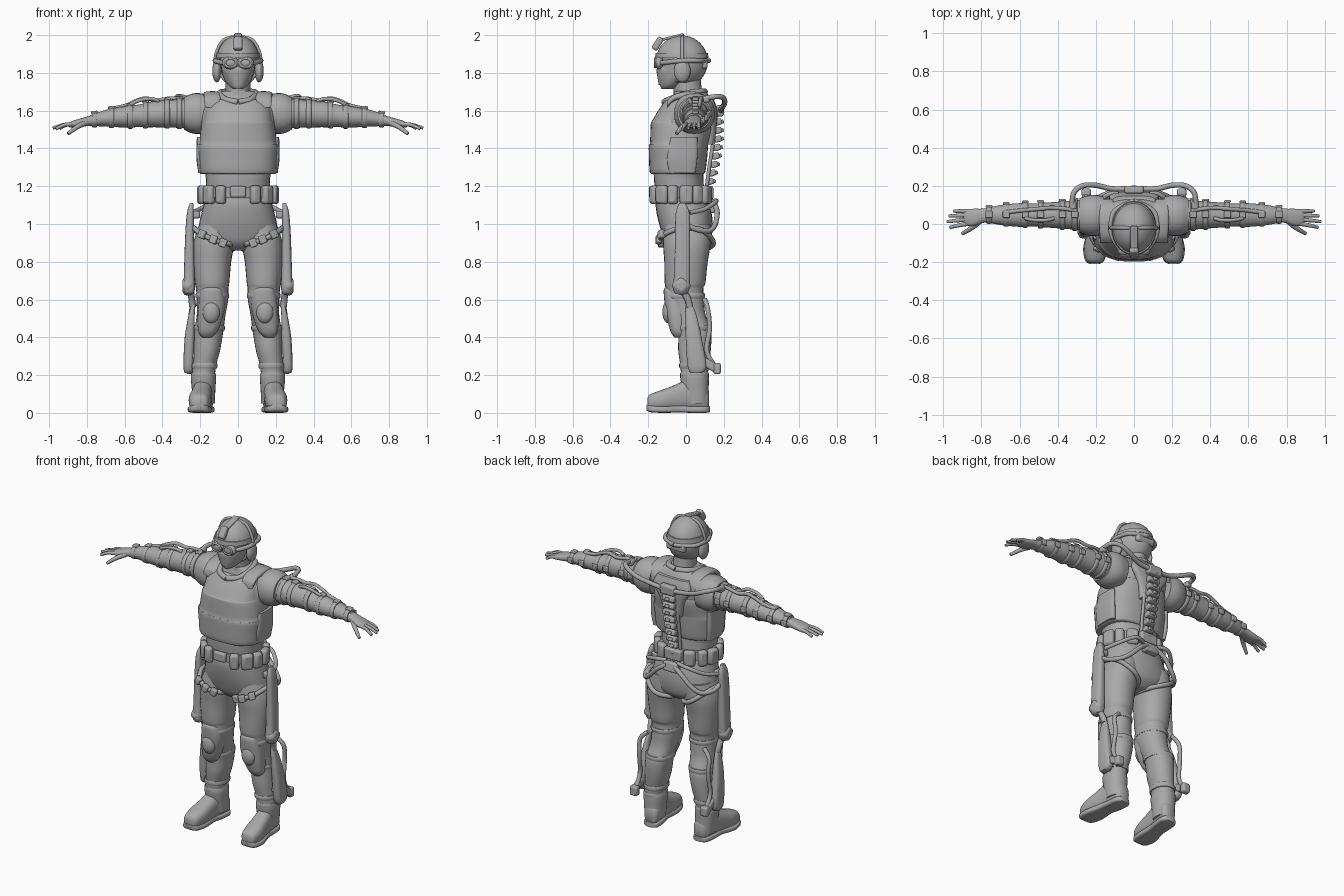
import bpy, bmesh, math
from mathutils import Vector, Matrix

grey = bpy.data.materials.new("plain grey")
grey.diffuse_color = (0.4, 0.4, 0.4, 1)


def finish(name, bm, mirror=False, angle=40, bevel=0):
    bmesh.ops.recalc_face_normals(bm, faces=bm.faces)
    me = bpy.data.meshes.new(name)
    bm.to_mesh(me)
    bm.free()
    me.materials.append(grey)
    ob = bpy.data.objects.new(name, me)
    bpy.context.collection.objects.link(ob)
    if bevel:
        m = ob.modifiers.new("bevel", "BEVEL")
        m.width, m.segments = bevel, 2
    if mirror:
        ob.modifiers.new("mirror", "MIRROR").use_clip = False
    bpy.ops.object.select_all(action="DESELECT")
    bpy.context.view_layer.objects.active = ob
    ob.select_set(True)
    bpy.ops.object.shade_smooth_by_angle(angle=math.radians(angle))
    return ob


def spline(pts, sub):
    """Smooth interpolation through a list of equal-length tuples."""
    out = []
    for i in range(len(pts) - 1):
        p0, p1, p2, p3 = (pts[max(0, min(len(pts) - 1, i + k))] for k in (-1, 0, 1, 2))
        for s in range(sub):
            t = s / sub
            out.append([0.5 * (2 * b + (c - a) * t + (2 * a - 5 * b + 4 * c - d) * t * t
                               + (3 * b - a - 3 * c + d) * t ** 3)
                        for a, b, c, d in zip(p0, p1, p2, p3)])
    return out + [list(pts[-1])]


def loft(name, axis, secs, power=2.0, mirror=False, sub=4, n=28, angle=50, cap=True):
    """Skin rounded sections (pos, centre u, centre v, radius u, radius v)."""
    bm = bmesh.new()
    rings = []
    for t, cu, cv, ru, rv in spline(secs, sub):
        ring = []
        for k in range(n):
            a = 2 * math.pi * k / n
            c, s = math.cos(a), math.sin(a)
            u = cu + ru * math.copysign(abs(c) ** (2 / power), c)
            v = cv + rv * math.copysign(abs(s) ** (2 / power), s)
            ring.append(bm.verts.new({"x": (t, u, v), "y": (u, t, v), "z": (u, v, t)}[axis]))
        rings.append(ring)
    for a, b in zip(rings, rings[1:]):
        for k in range(n):
            bm.faces.new((a[k], a[(k + 1) % n], b[(k + 1) % n], b[k]))
    if cap:
        bm.faces.new(rings[0])
        bm.faces.new(rings[-1])
    return finish(name, bm, mirror, angle)


def tube(name, pts, r, mirror=False, r2=None, closed=False, n=10):
    """Hose or finger swept along a smooth path."""
    path = [Vector(p) for p in spline(list(pts) + ([pts[0]] if closed else []), 6)]
    bm = bmesh.new()
    rings = []
    for i, p in enumerate(path):
        d = path[min(i + 1, len(path) - 1)] - path[max(i - 1, 0)]
        q = d.to_track_quat("Z", "Y")
        f = i / (len(path) - 1)
        rad = r + ((r2 or r) - r) * f
        rings.append([bm.verts.new(p + q @ Vector((rad * math.cos(a), rad * math.sin(a), 0)))
                      for a in (2 * math.pi * k / n for k in range(n))])
    for a, b in zip(rings, rings[1:]):
        o = min(range(n), key=lambda j: (a[0].co - b[j].co).length)
        for k in range(n):
            bm.faces.new((a[k], a[(k + 1) % n], b[(k + 1 + o) % n], b[(k + o) % n]))
    bm.faces.new(rings[0])
    bm.faces.new(rings[-1])
    return finish(name, bm, mirror, 60)


def box(name, loc, size, rot=(0, 0, 0), mirror=False, bevel=0.01):
    bm = bmesh.new()
    m = Matrix.Translation(loc)
    for ax, r in zip("XYZ", rot):
        m = m @ Matrix.Rotation(math.radians(r), 4, ax)
    bmesh.ops.create_cube(bm, size=1, matrix=m @ Matrix.Diagonal((*size, 1)))
    return finish(name, bm, mirror, 40, bevel)


def ball(name, loc, rad, mirror=False, keep=None):
    bm = bmesh.new()
    bmesh.ops.create_uvsphere(bm, u_segments=32, v_segments=20, radius=1,
                              matrix=Matrix.Translation(loc) @ Matrix.Diagonal((*rad, 1)))
    if keep:
        bmesh.ops.delete(bm, geom=[f for f in bm.faces if not keep(f.calc_center_median())], context="FACES")
    return finish(name, bm, mirror, 50)


# Head, neck and helmet
loft("head", "z", [(1.715, 0, -.095, .025, .035), (1.735, 0, -.08, .052, .058), (1.78, 0, -.05, .078, .095),
                   (1.85, 0, -.035, .092, .112), (1.92, 0, -.025, .088, .1), (1.96, 0, -.02, .05, .06)])
loft("neck", "z", [(1.62, 0, .02, .1, .1), (1.67, 0, .015, .075, .085), (1.7, 0, .01, .066, .075), (1.8, 0, 0, .066, .075)])
helmet = ball("helmet", (0, -.022, 1.86), (.115, .138, .138),
              keep=lambda c: c.z > 1.885 or (c.y > -.05 and c.z > 1.755))
helmet.modifiers.new("shell", "SOLIDIFY").thickness = 0.014
loft("helmet_rim", "z", [(1.878, 0, -.022, .118, .142), (1.905, 0, -.022, .114, .138)], sub=2)
box("helmet_mount", (0, -.15, 1.955), (.045, .035, .075), (-32, 0, 0))
box("helmet_top_strip", (0, -.07, 1.99), (.04, .12, .014), (14, 0, 0), bevel=.005)
ball("ear_cup", (.112, -.02, 1.81), (.024, .044, .06), True)
tube("headset_band", [(.118, -.02, 1.83), (.117, -.02, 1.9), (.075, -.02, 1.975), (0, -.02, 2 - .008)], .009, True)
ball("goggle_lens", (.04, -.143, 1.853), (.044, .026, .034), True)
tube("goggle_rim", [(.04 + .03 * math.cos(a), -.163, 1.853 + .023 * math.sin(a))
                    for a in (k * math.pi / 4 for k in range(8))], .006, True, closed=True)
tube("goggle_strap", [(.075, -.13, 1.853), (.112, -.07, 1.86), (.121, -.01, 1.865), (.1, .07, 1.865), (0, .122, 1.865)], .013, True)
loft("face_mask", "z", [(1.735, 0, -.1, .042, .044), (1.77, 0, -.09, .062, .06), (1.815, 0, -.085, .074, .071), (1.835, 0, -.08, .07, .068)])
box("neck_guard", (0, .095, 1.845), (.13, .04, .05), bevel=.014)

# Torso, vest and waist
loft("chest", "z", [(1.24, 0, -.04, .17, .13), (1.45, 0, -.03, .19, .14), (1.6, 0, .01, .2, .13),
                    (1.66, 0, .03, .17, .1), (1.705, 0, .02, .085, .085)], 2.4)
loft("vest", "z", [(1.265, 0, -.045, .19, .135), (1.275, 0, -.045, .204, .147), (1.35, 0, -.042, .21, .154),
                   (1.415, 0, -.04, .216, .157), (1.425, 0, -.036, .207, .155), (1.5, 0, -.025, .198, .163),
                   (1.535, 0, -.023, .19, .163), (1.545, 0, -.022, .186, .158), (1.6, 0, .0, .182, .148),
                   (1.645, 0, .015, .172, .132), (1.66, 0, .018, .158, .12)], 2.6, sub=3, n=40)
loft("vest_shoulder_strap", "y", [(-.1, .135, 1.635, .042, .02), (-.06, .135, 1.67, .044, .018), (.02, .135, 1.685, .048, .018),
                                  (.09, .135, 1.67, .046, .018), (.13, .135, 1.62, .042, .02)], 3, True)
tube("collar", [(0, -.115, 1.645), (.07, -.085, 1.66), (.095, .0, 1.69), (.07, .075, 1.7), (0, .1, 1.7)], .017, True)
loft("side_panel", "z", [(1.27, .19, -.02, .02, .07), (1.35, .2, -.02, .02, .08), (1.46, .2, -.01, .018, .07)], 3, True)
loft("waist", "z", [(1.08, 0, -.025, .17, .125), (1.18, 0, -.035, .168, .13), (1.28, 0, -.04, .172, .132)], 2.3)
loft("belt", "z", [(1.14, 0, -.03, .19, .145), (1.195, 0, -.03, .19, .145)], 2.3, sub=1)
for i, a in enumerate((-62, -38, -15, 12, 35, 60)):
    r = math.radians(a)
    box(f"belt_pouch_{i}", (.195 * math.cos(r), -.03 + .155 * math.sin(r), 1.155),
        (.045, .055 + .015 * (i % 2), .1), (0, 0, a), True, .016)
box("belt_buckle", (0, -.182, 1.17), (.085, .03, .06))
box("belt_back_pack", (0, .125, 1.165), (.12, .04, .07))

# Hips and legs
loft("hips", "z", [(.86, 0, .01, .07, .07), (.9, 0, .01, .17, .115), (.96, 0, .005, .208, .135), (1.03, 0, -.005, .2, .145),
                   (1.1, 0, -.018, .182, .143), (1.15, 0, -.025, .17, .13)], 2.3)
loft("trouser_leg", "z", [(.17, .185, .045, .06, .07), (.25, .178, .045, .062, .075), (.33, .165, .045, .07, .086),
                          (.43, .155, .045, .077, .088), (.52, .142, .015, .076, .088), (.6, .135, -.005, .083, .1),
                          (.66, .137, -.008, .086, .1), (.69, .137, -.005, .091, .108), (.8, .137, 0, .101, .115),
                          (.9, .128, .005, .108, .126), (1, .115, .01, .09, .12)], 2.2, True)
loft("knee_pad", "z", [(.4, .165, -.035, .025, .025), (.43, .16, -.04, .05, .042), (.5, .148, -.045, .066, .055), (.58, .138, -.055, .07, .058),
                       (.65, .138, -.062, .058, .056), (.665, .138, -.06, .04, .045)], 2.5, True)
ball("knee_cap", (.142, -.095, .535), (.045, .03, .06), True)
for z, x, y, rx, ry in ((.62, .136, -.005, .089, .106), (.45, .153, .04, .083, .093), (.25, .178, .045, .069, .081), (.2, .184, .045, .065, .076)):
    loft(f"leg_strap_{int(z * 100)}", "z", [(z - .014, x, y, rx * .96, ry * .96), (z - .007, x, y, rx, ry),
                                            (z + .007, x, y, rx, ry), (z + .014, x, y, rx * .96, ry * .96)], 2.2, True, 1)
tube("thigh_harness", [(.045, -.1, .895), (.11, -.135, .91), (.19, -.115, .945), (.235, -.02, .98), (.215, .09, .965),
                       (.13, .145, .9), (.05, .1, .87), (.025, 0, .87)], .014, True, closed=True)
for x, y, z, a in ((.08, -.132, .9, 0), (.13, -.145, .918, 10), (.19, -.13, .945, 30)):
    box(f"harness_clip_{int(x * 100)}", (x, y, z), (.04, .03, .045), (0, -20, a), True, .007)

# Boots
loft("boot_shaft", "z", [(.05, .18, .055, .058, .066), (.12, .182, .05, .062, .07), (.19, .183, .045, .067, .076), (.215, .183, .045, .06, .07)], 2.2, True)
loft("boot_foot", "y", [(-.205, .205, .05, .022, .025), (-.19, .205, .056, .046, .042), (-.13, .202, .066, .059, .055), (-.07, .196, .077, .056, .066),
                        (0, .188, .092, .052, .08), (.06, .181, .09, .052, .078), (.105, .176, .075, .046, .062), (.122, .175, .07, .028, .045)], 2.5, True)
loft("boot_sole", "y", [(-.21, .206, .03, .025, .014), (-.19, .206, .022, .051, .018), (-.12, .203, .018, .063, .018), (-.03, .192, .021, .05, .019),
                        (.03, .184, .018, .053, .018), (.1, .177, .018, .052, .018), (.126, .175, .02, .03, .016)], 4, True)

# Leg support frame
loft("thigh_actuator", "z", [(.63, .258, -.025, .022, .03), (.66, .258, -.025, .03, .044), (.75, .258, -.02, .028, .042),
                             (.95, .256, -.018, .023, .04), (1.06, .252, -.018, .018, .036), (1.11, .246, -.02, .009, .016)], 3, True)
box("knee_joint", (.265, -.025, .672), (.06, .085, .085), (45, 0, 0), True, .024)
tube("knee_link", [(.25, -.02, .66), (.245, .01, .6), (.24, .02, .56)], .018, True)
loft("shin_actuator", "z", [(.21, .262, .055, .02, .03), (.25, .262, .058, .027, .05), (.4, .256, .04, .026, .042),
                            (.52, .245, .025, .016, .03), (.585, .235, .015, .008, .012)], 3, True)
box("ankle_bracket", (.255, .115, .26), (.035, .13, .045), (-30, 0, 0), True)
box("ankle_bracket_foot", (.25, .165, .235), (.05, .04, .06), (0, 0, 0), True)
tube("calf_hose", [(.2, .1, .6), (.245, .115, .55), (.245, .125, .45), (.25, .11, .33), (.25, .15, .25)], .013, True)
box("hip_link", (.225, -.015, 1.05), (.05, .05, .04), mirror=True)
box("shin_link", (.23, .04, .3), (.05, .06, .03), mirror=True)

# Arms
loft("shoulder_cap", "x", [(.16, .045, 1.585, .1, .1), (.21, .045, 1.585, .108, .108), (.25, .045, 1.585, .103, .103), (.285, .045, 1.585, .09, .085)], 2.2, True)
loft("arm", "x", [(.2, .045, 1.585, .09, .09), (.3, .047, 1.585, .078, .077), (.42, .047, 1.582, .068, .07), (.48, .047, 1.578, .064, .066),
                  (.52, .047, 1.573, .06, .06), (.6, .047, 1.567, .062, .056), (.7, .047, 1.56, .052, .044), (.78, .046, 1.548, .036, .029)], 2, True)
for x, z, ry, rz in ((.31, 1.585, .083, .083), (.375, 1.583, .078, .078), (.49, 1.577, .071, .071),
                     (.57, 1.568, .068, .064), (.67, 1.562, .061, .054), (.76, 1.551, .046, .04)):
    loft(f"arm_band_{int(x * 100)}", "x", [(x - .014, .047, z, ry * .93, rz * .93), (x - .008, .047, z, ry, rz),
                                           (x + .008, .047, z, ry, rz), (x + .014, .047, z, ry * .93, rz * .93)], 2, True, 1)
    box(f"arm_clip_{int(x * 100)}", (x, .05, z + rz), (.036, .035, .016), (0, 4, 0), True, .005)
    box(f"arm_rear_clip_{int(x * 100)}", (x, .047 + ry, z), (.036, .014, .036), (0, 0, 0), True, .005)
tube("upper_arm_hose", [(.3, .07, 1.665), (.36, .08, 1.665), (.43, .085, 1.655), (.49, .08, 1.665), (.545, .075, 1.65), (.6, .07, 1.625), (.68, .06, 1.61)], .011, True)
tube("elbow_hose", [(.42, .03, 1.65), (.46, .02, 1.663), (.52, .02, 1.655), (.57, .03, 1.632)], .01, True)

# Hands
loft("palm", "x", [(.76, .046, 1.55, .036, .03), (.8, .042, 1.543, .038, .025), (.84, .035, 1.535, .045, .022), (.88, .035, 1.527, .043, .017), (.895, .035, 1.524, .036, .01)], 2.3, True)
for i, (y, ty, tx, tz) in enumerate(((.003, -.018, .965, 1.503), (.025, .012, .98, 1.508), (.047, .042, .97, 1.51), (.067, .068, .945, 1.505))):
    tube(f"finger_{i}", [(.865, y, 1.53), ((.875 + tx) / 2, (y + ty) / 2, 1.524), (tx, ty, tz)], .0125, True, .008)
tube("thumb", [(.81, .015, 1.535), (.85, -.02, 1.515), (.9, -.05, 1.478)], .017, True, .009)

# Spine frame and hoses
for i in range(10):
    z = 1.18 + i * .045
    y = .115 + .055 * math.sin(min(1, i / 7) * math.pi / 2)
    box(f"vertebra_{i}", (0, y, z), (.06 + .003 * i, .04, .034), (18, 0, 0), bevel=.008)
    box(f"vertebra_peg_{i}", (0, y + .016, z), (.028, .03, .02), (18, 0, 0), bevel=.005)
tube("spine_rail", [(.035, .1, 1.12), (.04, .12, 1.28), (.045, .145, 1.45), (.06, .15, 1.6)], .01, True)
loft("upper_back_plate", "z", [(1.42, 0, .125, .06, .025), (1.52, 0, .138, .085, .025), (1.6, 0, .14, .13, .026), (1.66, 0, .125, .11, .022)], 3)
box("hose_hub", (0, .18, 1.6), (.1, .04, .06))
tube("shoulder_hose", [(.03, .185, 1.6), (.12, .185, 1.61), (.2, .203, 1.635), (.27, .2, 1.665), (.315, .165, 1.675), (.325, .1, 1.665)], .014, True)
box("shoulder_hose_socket", (.32, .1, 1.66), (.035, .05, .035), mirror=True)
box("lower_back_hub", (0, .145, 1.09), (.1, .045, .06), (12, 0, 0))
tube("hip_hose", [(.03, .155, 1.1), (.09, .165, 1.06), (.15, .155, 1.0), (.2, .125, .965), (.24, .06, .97), (.25, 0, 1.0)], .014, True)
tube("hip_side_hose", [(.04, .14, 1.12), (.12, .16, 1.12), (.2, .1, 1.08), (.24, .02, 1.06)], .012, True)
